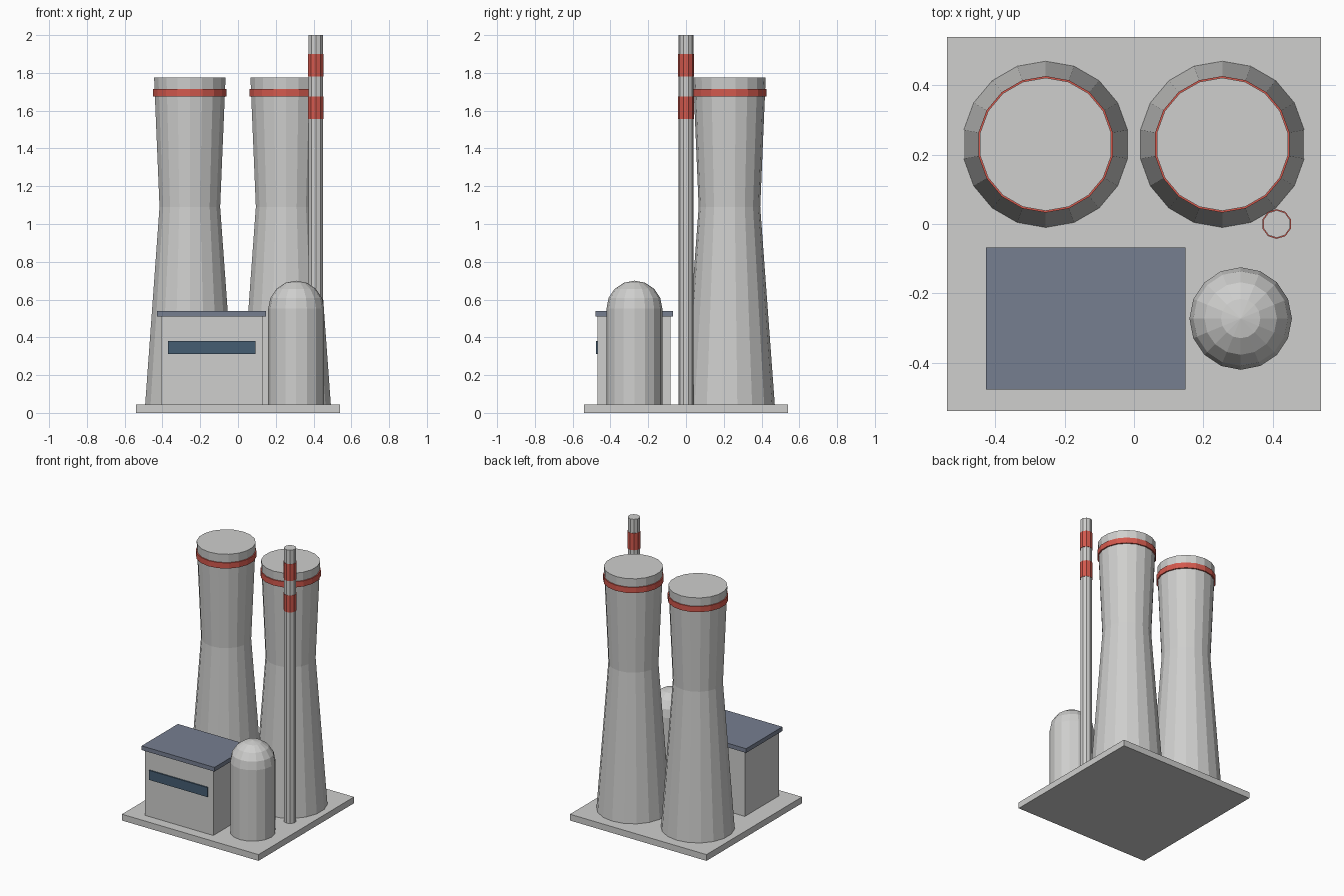
import bpy
import bmesh
import math

cube = bpy.data.objects.get("Cube")
if cube:
    bpy.data.objects.remove(cube, do_unlink=True)


def make_material(name, rgb):
    mat = bpy.data.materials.new(name)
    mat.use_nodes = True
    colour = (*rgb, 1.0)
    mat.diffuse_color = colour
    mat.node_tree.nodes["Principled BSDF"].inputs["Base Color"].default_value = colour
    return mat


concrete = make_material("concrete_grey", (0.62, 0.62, 0.61))
red = make_material("warning_red", (0.65, 0.10, 0.075))
slate = make_material("roof_slate", (0.18, 0.21, 0.28))
glass = make_material("window_blue", (0.06, 0.11, 0.17))


def finish(bm, name, mat):
    bmesh.ops.recalc_face_normals(bm, faces=bm.faces[:])
    mesh = bpy.data.meshes.new(name)
    bm.to_mesh(mesh)
    bm.free()
    mesh.materials.append(mat)
    obj = bpy.data.objects.new(name, mesh)
    bpy.context.collection.objects.link(obj)
    return obj


def box(name, low, high, mat):
    bm = bmesh.new()
    bmesh.ops.create_cube(bm, size=1)
    for v in bm.verts:
        v.co = [(a + b) / 2 + c * (b - a) for a, b, c in zip(low, high, v.co)]
    return finish(bm, name, mat)


def lathe(name, centre, profile, sides, mat):
    """Capped faceted solid from (radius, height) pairs; zero radius makes a tip."""
    bm = bmesh.new()
    rings = []
    for radius, z in profile:
        count = sides if radius > 0 else 1
        ring = []
        for i in range(count):
            a = math.pi / 2 + math.tau * i / sides
            ring.append(bm.verts.new((centre[0] + radius * math.cos(a),
                                      centre[1] + radius * math.sin(a), z)))
        rings.append(ring)
    for low, high in zip(rings, rings[1:]):
        for i in range(sides):
            j = (i + 1) % sides
            if len(high) == 1:
                bm.faces.new((low[i], low[j], high[0]))
            else:
                bm.faces.new((low[i], low[j], high[j], high[i]))
    for ring in (rings[0], rings[-1]):
        if len(ring) > 1:
            bm.faces.new(ring)
    return finish(bm, name, mat)


GROUND = 0.045

# Ground slab
box("ground_slab", (-0.54, -0.54, 0), (0.54, 0.54, GROUND), concrete)

# Pair of waisted cooling towers with painted rim bands
for side, x in (("left", 0.255), ("right", -0.255)):
    centre = (x, 0.23)
    lathe(side + "_cooling_tower", centre,
          [(0.24, GROUND), (0.163, 1.09), (0.192, 1.775)], 18, concrete)
    lathe(side + "_tower_band", centre, [(0.197, 1.675), (0.197, 1.715)], 18, red)

# Tall chimney with two bands
stack = (0.412, 0)
lathe("chimney", stack, [(0.04, GROUND), (0.04, 2.0)], 10, concrete)
for name, z in (("lower", 1.555), ("upper", 1.78)):
    lathe(name + "_chimney_band", stack, [(0.043, z), (0.043, z + 0.12)], 10, red)

# Domed reactor
radius, spring = 0.148, 0.552
dome = [(radius * math.cos(k * math.pi / 8), spring + radius * math.sin(k * math.pi / 8))
        for k in range(4)]
lathe("domed_reactor", (0.308, -0.273),
      [(radius, GROUND)] + dome + [(0, spring + radius)], 16, concrete)

# Turbine hall
box("hall_walls", (-0.408, -0.468, GROUND), (0.132, -0.082, 0.51), concrete)
box("hall_roof", (-0.428, -0.478, 0.51), (0.148, -0.068, 0.54), slate)
box("hall_window", (-0.37, -0.477, 0.312), (0.092, -0.468, 0.38), glass)
